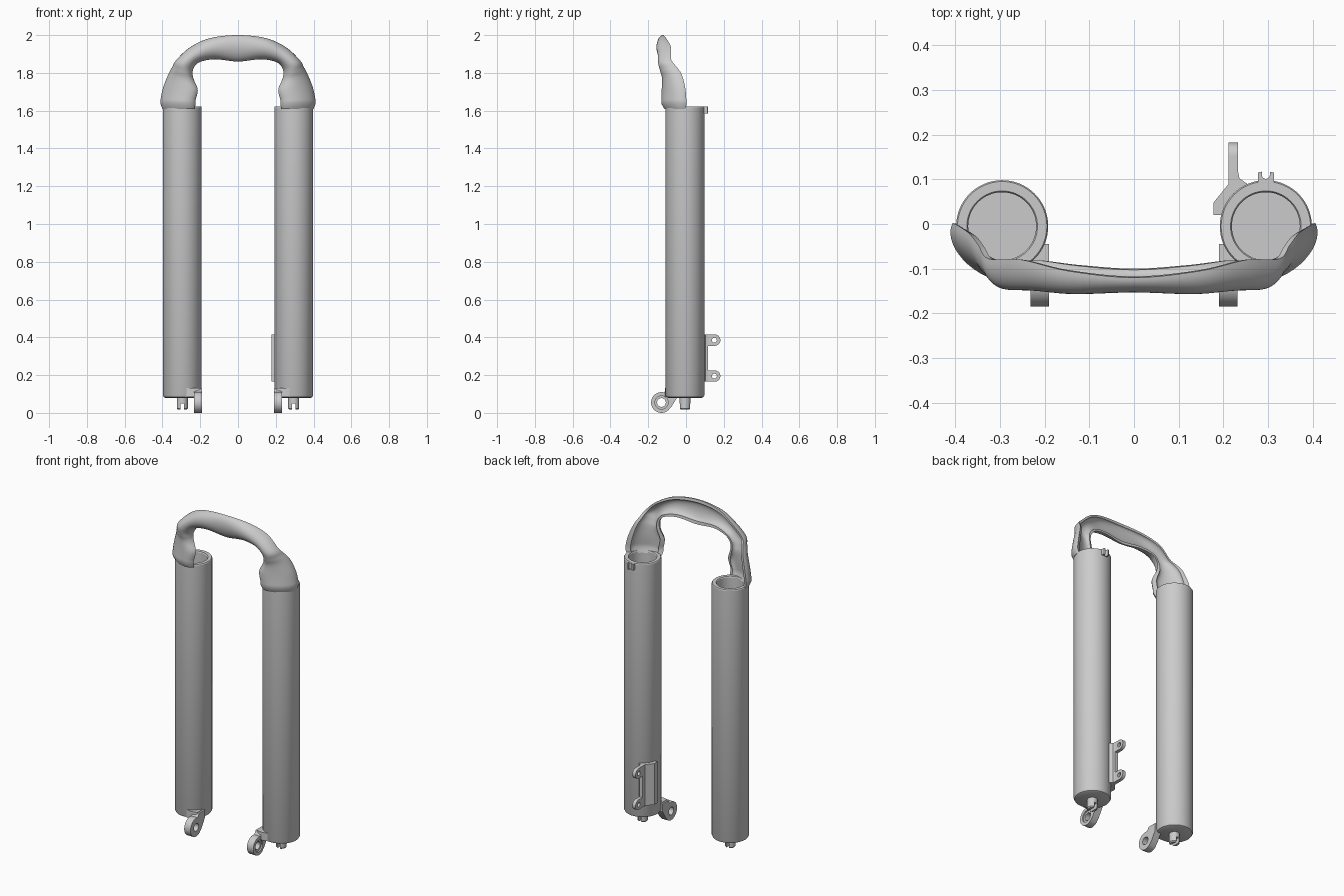
import bpy, bmesh, math
from mathutils import Vector

if "Cube" in bpy.data.objects:
    bpy.data.objects.remove(bpy.data.objects["Cube"])

CX, CY = 0.295, -0.005      # leg axis


def finish(name, bm, angle=30):
    bmesh.ops.remove_doubles(bm, verts=bm.verts, dist=1e-5)
    bmesh.ops.recalc_face_normals(bm, faces=bm.faces)
    me = bpy.data.meshes.new(name)
    bm.to_mesh(me)
    bm.free()
    ob = bpy.data.objects.new(name, me)
    bpy.context.collection.objects.link(ob)
    smooth(ob, angle)
    return ob


def activate(ob):
    bpy.ops.object.select_all(action='DESELECT')
    ob.select_set(True)
    bpy.context.view_layer.objects.active = ob


def smooth(ob, angle=30):
    activate(ob)
    bpy.ops.object.shade_smooth_by_angle(angle=math.radians(angle))


def lathe(name, profile, x, y, n=64):
    bm = bmesh.new()
    vs = [bm.verts.new((x + r, y, z)) for r, z in profile]
    es = [bm.edges.new(p) for p in zip(vs, vs[1:])]
    bmesh.ops.spin(bm, geom=vs + es, cent=(x, y, 0), axis=(0, 0, 1),
                   angle=2 * math.pi, steps=n)
    return finish(name, bm)


def prism(name, pts, axis, lo, hi):
    bm = bmesh.new()
    place = (lambda a, b, h: (h, a, b)) if axis == 'x' else (lambda a, b, h: (a, b, h))
    lower = [bm.verts.new(place(a, b, lo)) for a, b in pts]
    upper = [bm.verts.new(place(a, b, hi)) for a, b in pts]
    bm.faces.new(lower)
    bm.faces.new(upper)
    for i in range(len(pts)):
        j = (i + 1) % len(pts)
        bm.faces.new((lower[i], lower[j], upper[j], upper[i]))
    return finish(name, bm)


def arc(cx, cy, r, a0, a1, n=24):
    return [(cx + r * math.cos(math.radians(a0 + (a1 - a0) * i / n)),
             cy + r * math.sin(math.radians(a0 + (a1 - a0) * i / n))) for i in range(n + 1)]


def cut(ob, cutter):
    cutter.hide_render = True
    m = ob.modifiers.new("cut", 'BOOLEAN')
    m.operation, m.solver, m.object = 'DIFFERENCE', 'EXACT', cutter
    activate(ob)
    bpy.ops.object.modifier_apply(modifier=m.name)
    bpy.data.objects.remove(cutter)
    smooth(ob)


def circle(cx, cy, r, n=32):
    return arc(cx, cy, r, 0, 360, n)[:-1]


# Legs, foot studs and axle eyes, both sides
for side, s in (("left", -1), ("right", 1)):
    lathe(side + "_leg", [(0, .08), (.09, .08), (.098, .084), (.103, .094), (.103, 1.617),
                          (.1, 1.622), (.079, 1.622), (.076, 1.617), (.076, .13), (0, .13)],
          s * CX, CY)
    stud = lathe(side + "_foot_stud", [(0, .018), (.024, .018), (.029, .024), (.029, .09), (0, .09)],
                 s * CX, CY, 32)
    slot = [(s * CX + a, CY + b) for a, b in ((-.009, -.05), (.009, -.05), (.009, .05), (-.009, .05))]
    cut(stud, prism("slot_cutter", slot, 'z', 0, .05))

    eye = prism(side + "_axle_eye",
                arc(-.13, .055, .055, 75, 310) + [(-.075, .035), (-.045, .085), (-.045, .13), (-.1, .13)],
                'x', s * .19, s * .232)
    cut(eye, prism("axle_cutter", circle(-.13, .055, .023), 'x', s * .15, s * .28))
    cut(eye, prism("recess_cutter", circle(-.13, .055, .035), 'x', s * .224, s * .28))
    gusset = [(.2, -.105), (.232, -.112), (.28, -.104), (.28, -.085), (.2, -.05)]
    prism(side + "_eye_gusset", [(s * a, b) for a, b in gusset], 'z', .085, .133)

# Brake mount on the right leg: pad plus two drilled lugs
prism("brake_mount_pad", [(.178, .02), (.178, .048), (.212, .09), (.212, .116), (.233, .116),
                          (.236, .102), (.26, .085), (.26, .073), (.2, .02)], 'z', .165, .415)
for name, z in (("lower", .195), ("upper", .385)):
    lug = prism(name + "_brake_lug", [(.09, z - .03)] + arc(.152, z, .03, -90, 90) + [(.09, z + .03)],
                'x', .212, .233)
    cut(lug, prism("bolt_cutter", circle(.15, z, .013), 'x', .19, .26))

# Cable clip at the top of the right leg
clip = [(-.018, .088), (-.018, .115), (-.009, .117)] + arc(0, .11, .009, 180, 360, 10) + \
       [(.009, .117), (.018, .115), (.018, .088)]
prism("cable_clip", [(CX + a, b) for a, b in clip], 'z', 1.585, 1.622)

# Arch: stations of outer lip, inner lip and forward bulge, from left base to crown
STATIONS = [
    ((-.406, .002, 1.655), (-.225, -.105, 1.655), (-.030, -.058, 0)),
    ((-.393, -.004, 1.72), (-.213, -.100, 1.71), (-.028, -.060, 0)),
    ((-.368, -.022, 1.79), (-.232, -.088, 1.76), (-.018, -.063, 0)),
    ((-.348, -.048, 1.83), (-.240, -.085, 1.79), (-.012, -.066, 0)),
    ((-.325, -.078, 1.87), (-.235, -.083, 1.825), (-.006, -.066, 0)),
    ((-.252, -.080, 1.937), (-.203, -.082, 1.857), (0, -.068, 0)),
    ((-.148, -.105, 1.984), (-.120, -.092, 1.872), (0, -.058, 0)),
    ((0, -.120, 2.0), (0, -.100, 1.86), (0, -.042, 0)),
]
stations = [[Vector(v) for v in st] for st in STATIONS]
flip = lambda v: Vector((-v.x, v.y, v.z))
stations += [[flip(v) for v in st] for st in reversed(stations[:-1])]


def spline(a, b, c, d, t):
    return .5 * (2 * b + (c - a) * t + (2 * a - 5 * b + 4 * c - d) * t * t
                 + (3 * b - a - 3 * c + d) * t ** 3)


rings = []
last = len(stations) - 1
for i in range(last):
    q = [stations[max(0, min(last, k))] for k in range(i - 1, i + 3)]
    for j in range(6):
        rings.append([spline(*(st[k] for st in q), j / 6) for k in range(3)])
rings.append(stations[-1])
# Tapered collar below each base
collar = [Vector(v) for v in ((-.396, .0, 1.61), (-.228, -.093, 1.61), (-.026, -.050, 0))]
lip = [v.copy() for v in stations[0]]
lip[0].z = lip[1].z = 1.637
rings = [collar, lip] + rings + [[flip(v) for v in lip], [flip(v) for v in collar]]

bm = bmesh.new()
N = 20
loops = []
for o, i, bulge in rings:
    mid, half = (o + i) / 2, (i - o) / 2
    pts = [mid - half * math.cos(math.pi * k / N) + bulge * math.sin(math.pi * k / N)
           for k in range(N + 1)]
    pts += [mid + half * .74 * math.cos(math.pi * k / N) + bulge * .5 * math.sin(math.pi * k / N)
            for k in range(N + 1)]
    loops.append([bm.verts.new(p) for p in pts])
for a, b in zip(loops, loops[1:]):
    for k in range(len(a)):
        m = (k + 1) % len(a)
        bm.faces.new((a[k], a[m], b[m], b[k]))
bm.faces.new(loops[0])
bm.faces.new(loops[-1])
finish("arch_bridge", bm, 40)
